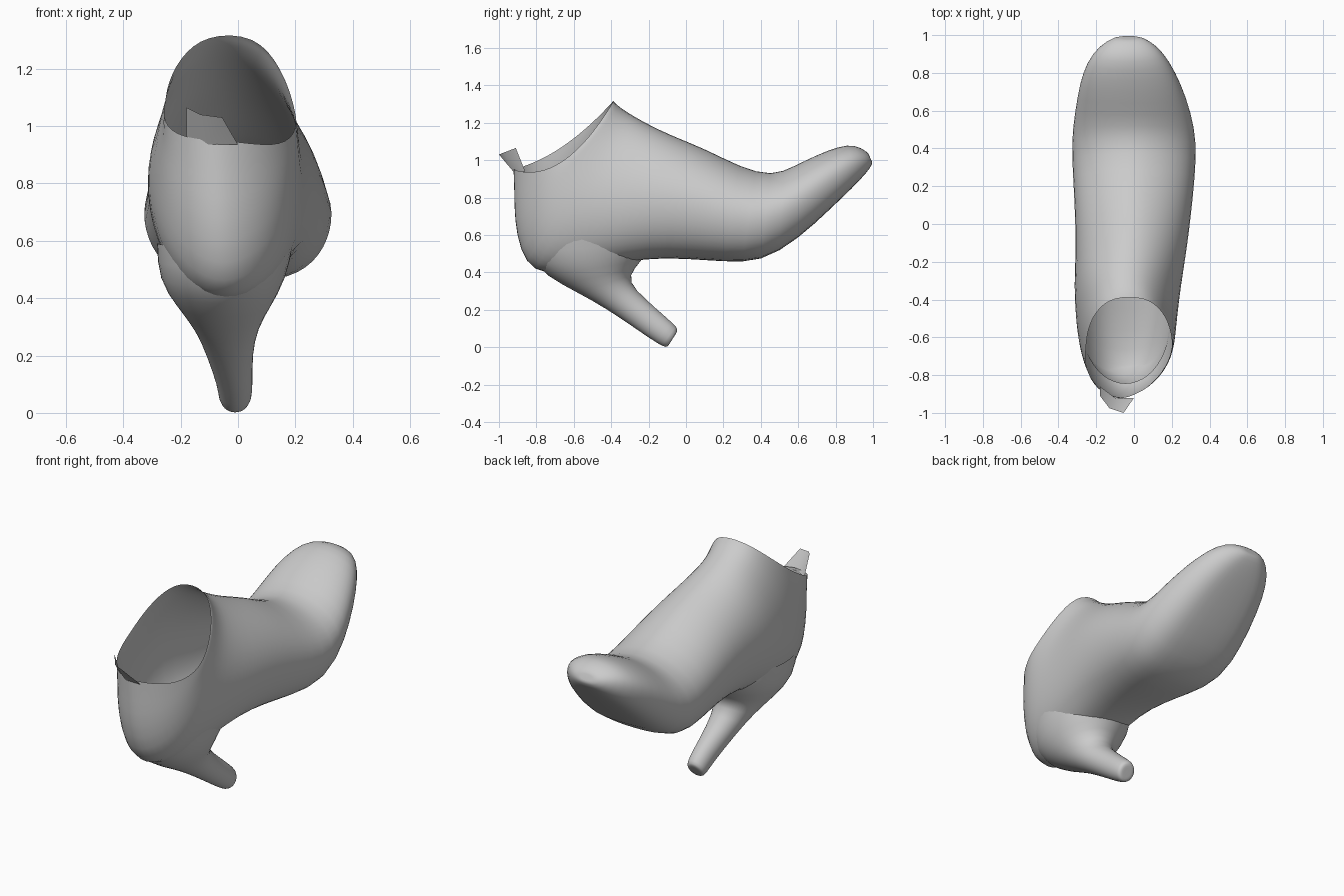
import bpy, bmesh, math

N = 24  # points round each cross-section


def finish(name, bm):
    bmesh.ops.recalc_face_normals(bm, faces=bm.faces)
    me = bpy.data.meshes.new(name)
    bm.to_mesh(me)
    bm.free()
    ob = bpy.data.objects.new(name, me)
    bpy.context.collection.objects.link(ob)
    for p in me.polygons:
        p.use_smooth = True
    return ob


def loft(name, sections, cap_first=False, cap_last=False):
    """Each section: bottom y,z, top y,z, centre x, half width,
    lower and upper squareness, rim sag."""
    bm = bmesh.new()
    rings = []
    for yb, zb, yt, zt, cx, hw, p, q, sag in sections:
        ring = []
        for i in range(N):
            a = 2 * math.pi * i / N
            t = (1 - math.cos(a)) / 2
            s = math.sin(a)
            w = math.copysign(abs(s) ** (p if t < 0.5 else q), s)
            dip = sag * 4 * t * (1 - t) * (0.14 if s > 0 else 0.06)
            lean = 0.05 * math.sqrt(sag) * max(0, 1 - 2 * t)
            ring.append(bm.verts.new((cx + hw * w - lean,
                                      yb + (yt - yb) * t,
                                      zb + (zt - zb) * t - dip)))
        rings.append(ring)
    for r0, r1 in zip(rings, rings[1:]):
        for i in range(N):
            j = (i + 1) % N
            bm.faces.new((r0[i], r0[j], r1[j], r1[i]))

    def cap(ring):
        # shrunken inner ring keeps the end rounded
        mid = sum((v.co for v in ring), ring[0].co * 0) / N
        inner = [bm.verts.new(mid.lerp(v.co, 0.5)) for v in ring]
        for i in range(N):
            j = (i + 1) % N
            bm.faces.new((ring[i], ring[j], inner[j], inner[i]))
        bm.faces.new(inner)

    if cap_first:
        cap(rings[0])
    if cap_last:
        cap(rings[-1])
    ob = finish(name, bm)
    sub = ob.modifiers.new("smooth", 'SUBSURF')
    sub.levels = sub.render_levels = 1
    return ob


# Boot upper: fan of sections from the toe round to the ankle opening
loft("boot_upper", [
    (1.00, 0.98, 0.97, 1.045, -0.03, 0.08, 0.8, 1, 0),
    (0.965, 0.93, 0.90, 1.085, -0.03, 0.16, 0.65, 1, 0),
    (0.89, 0.85, 0.82, 1.075, -0.03, 0.22, 0.5, 1, 0),
    (0.78, 0.745, 0.70, 1.03, -0.02, 0.27, 0.5, 1, 0),
    (0.60, 0.575, 0.58, 0.97, -0.005, 0.31, 0.5, 1, 0),
    (0.40, 0.45, 0.46, 0.915, 0.0, 0.335, 0.6, 1.1, 0),
    (0.20, 0.455, 0.29, 0.965, 0.0, 0.325, 0.7, 1.15, 0),
    (0.00, 0.47, 0.10, 1.065, -0.005, 0.31, 0.8, 1.15, 0),
    (-0.22, 0.475, -0.08, 1.135, -0.015, 0.295, 0.8, 1.1, 0),
    (-0.45, 0.42, -0.20, 1.195, -0.035, 0.285, 0.8, 1, 0),
    (-0.68, 0.385, -0.27, 1.235, -0.04, 0.272, 0.9, 0.95, 0),
    (-0.82, 0.40, -0.31, 1.26, -0.038, 0.262, 1, 0.9, 0.02),
    (-0.89, 0.51, -0.34, 1.28, -0.035, 0.252, 1.1, 0.85, 0.1),
    (-0.92, 0.68, -0.36, 1.295, -0.03, 0.242, 1.15, 0.8, 0.4),
    (-0.92, 0.82, -0.375, 1.31, -0.025, 0.235, 1.15, 0.8, 0.7),
    (-0.925, 0.95, -0.385, 1.32, -0.025, 0.23, 1.15, 0.8, 1.0),
], cap_first=True)

# Raked heel, flaring tangentially into the seat of the boot
loft("heel", [
    (-0.85, 0.58, -0.18, 0.60, -0.045, 0.24, 1, 1, 0),
    (-0.82, 0.43, -0.20, 0.50, -0.055, 0.225, 1, 1, 0),
    (-0.66, 0.33, -0.28, 0.42, -0.05, 0.165, 1, 1, 0),
    (-0.50, 0.25, -0.31, 0.35, -0.04, 0.11, 1, 1, 0),
    (-0.35, 0.155, -0.22, 0.26, -0.03, 0.08, 1, 1, 0),
    (-0.20, 0.05, -0.10, 0.155, -0.01, 0.062, 1, 1, 0),
    (-0.12, 0.0, -0.045, 0.105, -0.01, 0.058, 1, 1, 0),
    (-0.10, 0.0, -0.045, 0.085, -0.01, 0.045, 1, 1, 0),
], cap_last=True)

# Pull tab at the back of the opening
bm = bmesh.new()
low = [(-0.18, -0.86, 0.94), (-0.10, -0.92, 0.935), (0.0, -0.92, 0.935)]
high = [(-0.18, -0.91, 1.065), (-0.13, -0.975, 1.04), (-0.055, -1.0, 1.03)]
lo = [bm.verts.new(c) for c in low]
hi = [bm.verts.new(c) for c in high]
for k in range(2):
    bm.faces.new((lo[k], lo[k + 1], hi[k + 1], hi[k]))
finish("pull_tab", bm)
